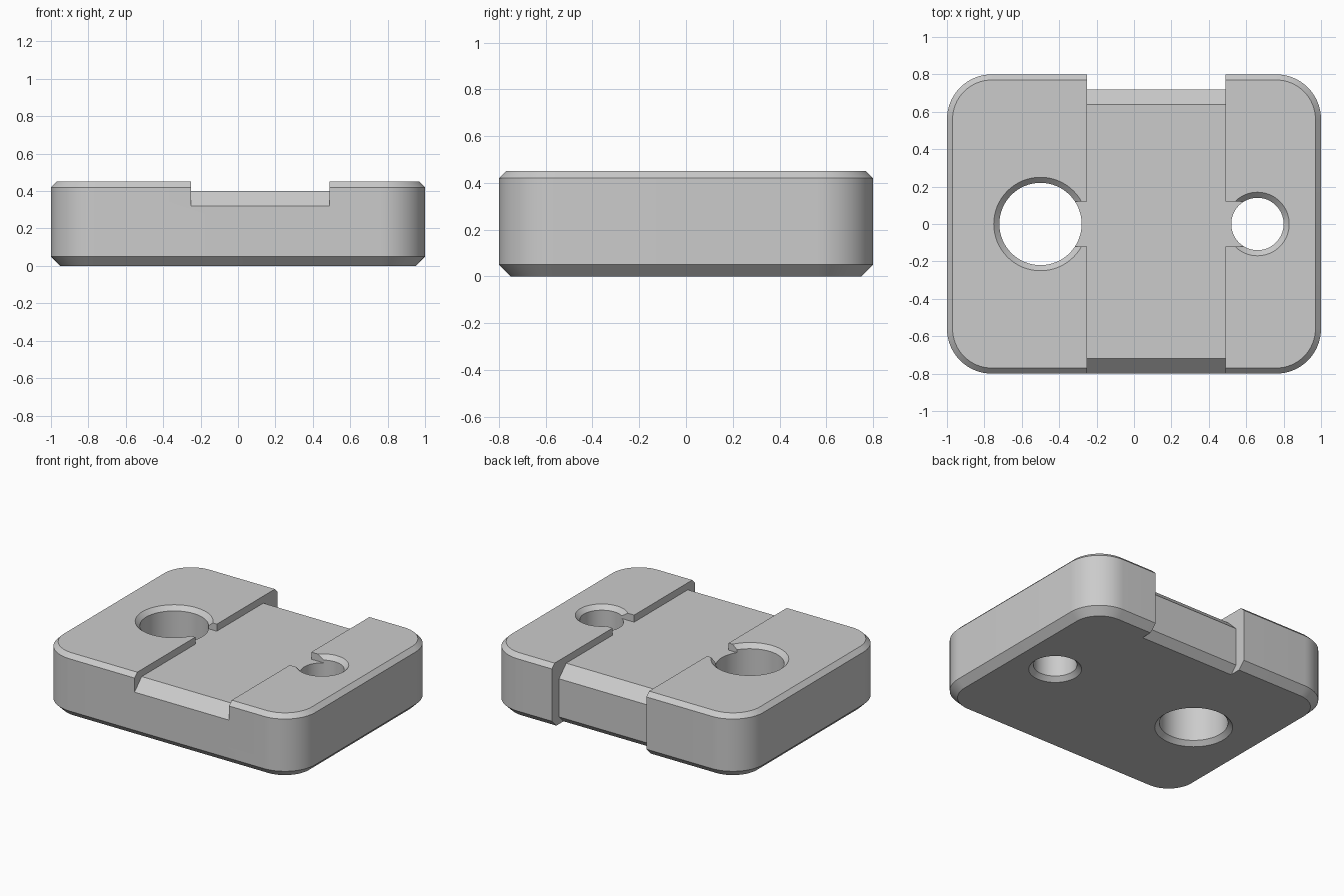
import bpy, bmesh, math

cube = bpy.data.objects.get("Cube")
if cube:
    bpy.data.objects.remove(cube, do_unlink=True)

HX, HY, HZ = 1.0, 0.8, 0.45        # half length, half width, full height
RADIUS = 0.24                      # plan corner radius
TOP_BEVEL, BASE_BEVEL = 0.03, 0.05
FLOOR = 0.40                       # channel floor height
CH_L, CH_R = -0.25, 0.49           # channel sides

grey = bpy.data.materials.new("plain grey")
grey.use_nodes = True
grey.diffuse_color = (0.6, 0.6, 0.6, 1)
grey.node_tree.nodes["Principled BSDF"].inputs["Base Color"].default_value = grey.diffuse_color


def loft(name, rings):
    """Closed solid through a stack of matching rings."""
    bm = bmesh.new()
    loops = [[bm.verts.new(p) for p in ring] for ring in rings]
    n = len(loops[0])
    for a, b in zip(loops, loops[1:]):
        for i in range(n):
            j = (i + 1) % n
            bm.faces.new((a[i], a[j], b[j], b[i]))
    bm.faces.new(loops[0][::-1])
    bm.faces.new(loops[-1])
    bmesh.ops.recalc_face_normals(bm, faces=bm.faces)
    mesh = bpy.data.meshes.new(name)
    bm.to_mesh(mesh)
    bm.free()
    obj = bpy.data.objects.new(name, mesh)
    bpy.context.collection.objects.link(obj)
    mesh.materials.append(grey)
    return obj


def rounded_ring(inset, z, steps=16):
    pts = []
    corners = ((1, 1), (-1, 1), (-1, -1), (1, -1))
    for k, (sx, sy) in enumerate(corners):
        for i in range(steps + 1):
            a = (k + i / steps) * math.pi / 2
            pts.append((sx * (HX - RADIUS) + (RADIUS - inset) * math.cos(a),
                        sy * (HY - RADIUS) + (RADIUS - inset) * math.sin(a), z))
    return pts


def circle_ring(cx, r, z, steps=64):
    return [(cx + r * math.cos(i * math.tau / steps),
             r * math.sin(i * math.tau / steps), z) for i in range(steps)]


def hole_cutter(name, cx, r):
    """Through hole, countersunk at both ends."""
    b, over = TOP_BEVEL, 0.02
    levels = ((r + b + over, -over), (r, b), (r, HZ - b), (r + b + over, HZ + over))
    return loft(name, [circle_ring(cx, rad, z) for rad, z in levels])


def profile_cutter(name, profile, x0, x1):
    """Extrude a (y, z) profile along x."""
    return loft(name, [[(x, y, z) for y, z in profile] for x in (x0, x1)])


# Block with bevelled rim and base
block = loft("block", [rounded_ring(BASE_BEVEL, 0), rounded_ring(0, BASE_BEVEL),
                       rounded_ring(0, HZ - TOP_BEVEL), rounded_ring(TOP_BEVEL, HZ)])

# Channel: sloped front lip, flat floor, sloped back lip, recessed back wall
channel = [(-0.9, 0.22), (-0.72, FLOOR), (0.64, FLOOR), (0.72, 0.32), (0.72, BASE_BEVEL),
           (0.62, -0.05), (1.0, -0.05), (1.0, 0.6), (-0.9, 0.6)]
# Short slots joining the channel to each hole
slot = [(-0.12, FLOOR), (0.12, FLOOR), (0.12, 0.6), (-0.12, 0.6)]

cutters = [
    profile_cutter("channel_cutter", channel, CH_L, CH_R),
    profile_cutter("large_slot_cutter", slot, -0.45, CH_L + 0.1),
    profile_cutter("small_slot_cutter", slot, CH_R - 0.1, 0.63),
    hole_cutter("large_hole_cutter", -0.5, 0.22),
    hole_cutter("small_hole_cutter", 0.66, 0.14),
]

bpy.ops.object.select_all(action='DESELECT')
block.select_set(True)
bpy.context.view_layer.objects.active = block
for cutter in cutters:
    cutter.hide_render = True
    mod = block.modifiers.new(cutter.name, 'BOOLEAN')
    mod.operation = 'DIFFERENCE'
    mod.solver = 'EXACT'
    mod.object = cutter
    bpy.ops.object.modifier_apply(modifier=mod.name)
    bpy.data.objects.remove(cutter, do_unlink=True)

bpy.ops.object.shade_smooth_by_angle(angle=math.radians(25))
